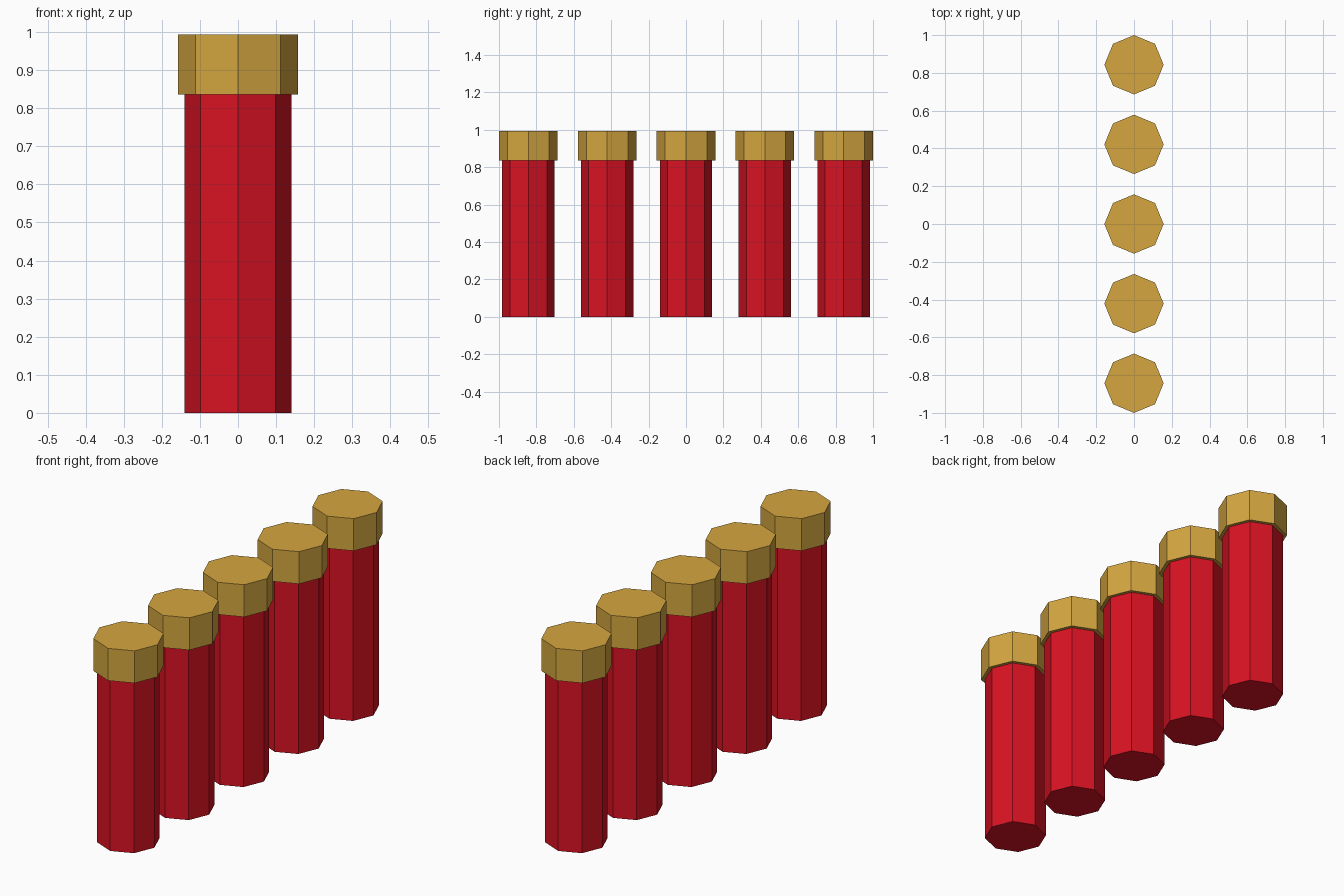
import bpy

if "Cube" in bpy.data.objects:
    bpy.data.objects.remove(bpy.data.objects["Cube"])

COUNT, SPACING = 5, 0.4215
BODY_R, CAP_R = 0.14, 0.157
CAP_BOTTOM, CAP_TOP = 0.836, 0.993


def material(name, color):
    mat = bpy.data.materials.new(name)
    mat.diffuse_color = (*color, 1)
    mat.use_nodes = True
    mat.node_tree.nodes["Principled BSDF"].inputs["Base Color"].default_value = mat.diffuse_color
    return mat


def octagon_prism(name, radius, y, z0, z1, mat):
    # Eight flat sides with corners on the x and y axes
    bpy.ops.mesh.primitive_cylinder_add(
        vertices=8, radius=radius, depth=z1 - z0, location=(0, y, (z0 + z1) / 2))
    obj = bpy.context.object
    obj.name = name
    obj.data.materials.append(mat)


red = material("red", (0.69, 0.006, 0.016))
gold = material("gold", (0.66, 0.38, 0.05))

# Row of red tubes, each with a wider gold cap
for i in range(COUNT):
    y = (i - (COUNT - 1) / 2) * SPACING
    octagon_prism(f"tube_body_{i + 1}", BODY_R, y, 0, CAP_BOTTOM, red)
    octagon_prism(f"tube_cap_{i + 1}", CAP_R, y, CAP_BOTTOM, CAP_TOP, gold)
